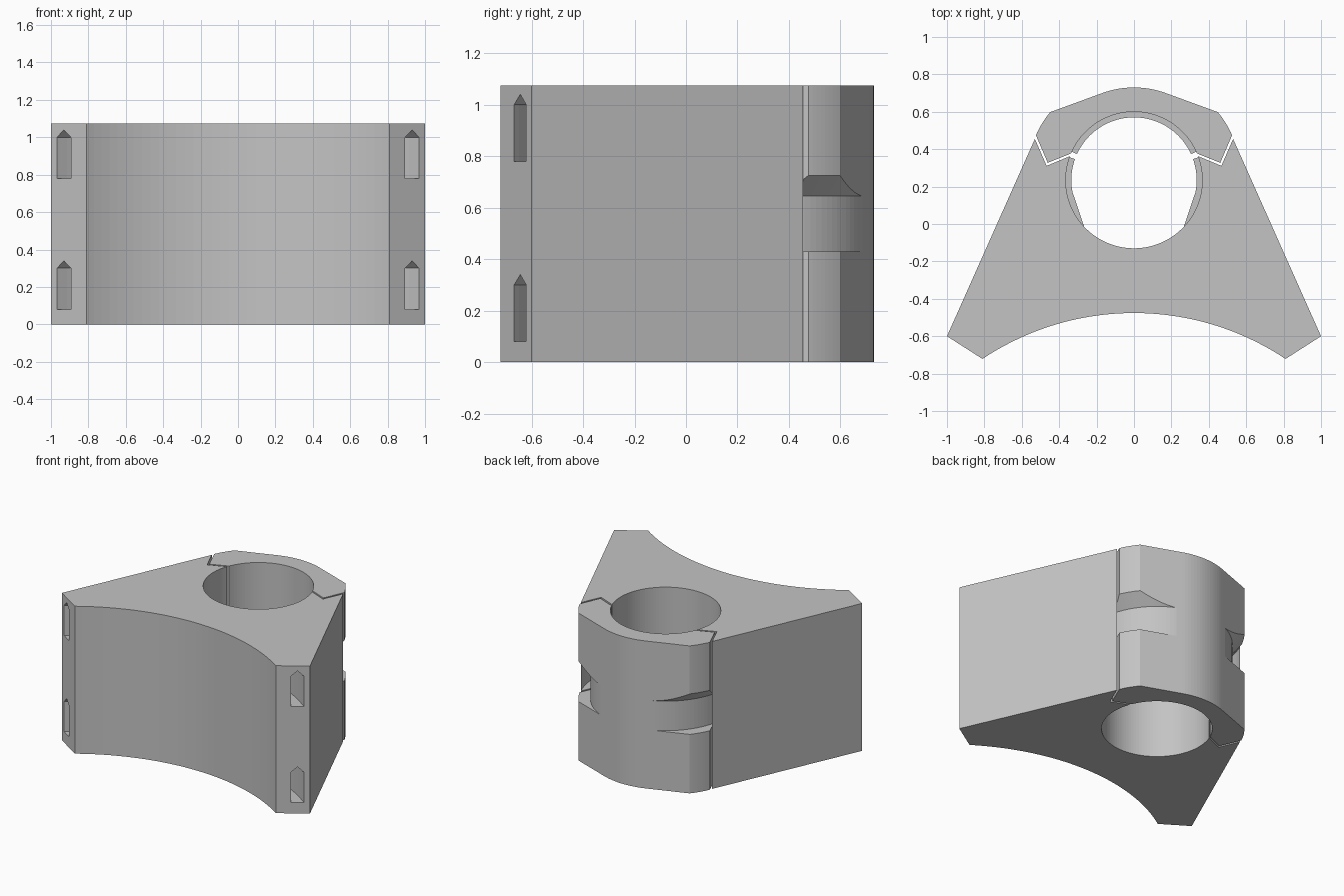
import bpy, bmesh
from math import sin, cos, radians, pi

cube = bpy.data.objects.get("Cube")
if cube:
    bpy.data.objects.remove(cube, do_unlink=True)

HEIGHT = 1.075
BORE = (0, 0.235)          # centre of the bore
BOW = (0, -1.936)          # centre of the concave front
BORE_R, RIB_R, NECK_R, RIM_R, BOW_R = 0.365, 0.335, 0.497, 0.577, 1.46
SLOT_LOW, SLOT_HIGH = 0.43, 0.645

grey = bpy.data.materials.new("grey plastic")
grey.use_nodes = True
grey.diffuse_color = (0.55, 0.55, 0.55, 1)
grey.node_tree.nodes["Principled BSDF"].inputs["Base Color"].default_value = (0.55, 0.55, 0.55, 1)


def arc(centre, r, a0, a1, steps):
    """Points on an arc, angles in degrees."""
    angles = [radians(a0 + (a1 - a0) * i / steps) for i in range(steps + 1)]
    return [(centre[0] + r * cos(a), centre[1] + r * sin(a)) for a in angles]


def mirrored(points):
    return [(-x, y) for x, y in reversed(points)]


def finish(name, bm):
    bmesh.ops.recalc_face_normals(bm, faces=bm.faces)
    mesh = bpy.data.meshes.new(name)
    bm.to_mesh(mesh)
    bm.free()
    mesh.materials.append(grey)
    obj = bpy.data.objects.new(name, mesh)
    bpy.context.collection.objects.link(obj)
    return obj


def prism(name, outline, z0, z1):
    bm = bmesh.new()
    face = bm.faces.new([bm.verts.new((x, y, z0)) for x, y in outline])
    out = bmesh.ops.extrude_face_region(bm, geom=[face])
    tops = [g for g in out["geom"] if isinstance(g, bmesh.types.BMVert)]
    bmesh.ops.translate(bm, verts=tops, vec=(0, 0, z1 - z0))
    return finish(name, bm)


def ring(name, centre, profile, steps):
    """Closed ring swept from a radius and height profile."""
    bm = bmesh.new()
    loops = []
    for i in range(steps):
        a = 2 * pi * i / steps
        loops.append([bm.verts.new((centre[0] + r * cos(a), centre[1] + r * sin(a), z))
                      for r, z in profile])
    n = len(profile)
    for i in range(steps):
        p, q = loops[i], loops[(i + 1) % steps]
        for j in range(n):
            k = (j + 1) % n
            bm.faces.new((p[j], p[k], q[k], q[j]))
    return finish(name, bm)


def cut(target, cutter):
    cutter.hide_render = True
    mod = target.modifiers.new("cut", "BOOLEAN")
    mod.operation = "DIFFERENCE"
    mod.solver = "EXACT"
    mod.object = cutter
    bpy.ops.object.select_all(action="DESELECT")
    bpy.context.view_layer.objects.active = target
    target.select_set(True)
    bpy.ops.object.modifier_apply(modifier=mod.name)
    bpy.data.objects.remove(cutter, do_unlink=True)


def strap_channel(outer):
    """Ring around the bore with a sloped roof."""
    rise = outer - NECK_R
    return ring("strap_cutter", BORE,
                [(NECK_R, SLOT_LOW), (outer, SLOT_LOW),
                 (outer, SLOT_HIGH + rise), (NECK_R, SLOT_HIGH)], 120)


# Main body: bowed front, angled feet, open cradle at the back
side = [(1, -0.6), (0.53, 0.455), (0.467, 0.311)]
bow = arc(BOW, BOW_R, 123.7, 56.3, 36)
cradle = arc(BORE, BORE_R, 20.5, -200.5, 74)
body = prism("body", bow + side + cradle + mirrored(side), 0, HEIGHT)

# Strap channel around the bore and two curved strap tunnels between the feet
cut(body, strap_channel(0.574))
for base in (0.08, 0.78):
    cut(body, ring("tunnel_cutter", BOW,
                   [(1.552, base), (1.633, base), (1.633, base + 0.22),
                    (1.593, base + 0.26), (1.552, base + 0.22)], 180))

# Cap that closes the bore
cap_side = [(0.461, 0.327)] + arc(BORE, RIM_R, 24.6, 39, 8)
crown = arc(BORE, NECK_R - 0.002, 69.4, 110.6, 16)
cap = prism("cap", cap_side + crown + mirrored(cap_side)
            + arc(BORE, BORE_R, 157, 23, 45), 0, HEIGHT)
cut(cap, strap_channel(0.62))

# Raised ribs inside the bore that grip the shaft
prism("cap_rib", arc(BORE, RIB_R, 24.5, 155.5, 44)
      + arc(BORE, BORE_R + 0.006, 155.5, 24.5, 44), SLOT_LOW, SLOT_HIGH)
rib = arc(BORE, RIB_R, 19.5, -11, 10) + arc(BORE, BORE_R + 0.006, -45, 19.5, 22)
prism("left_rib", rib, SLOT_LOW, SLOT_HIGH)
prism("right_rib", mirrored(rib), SLOT_LOW, SLOT_HIGH)
